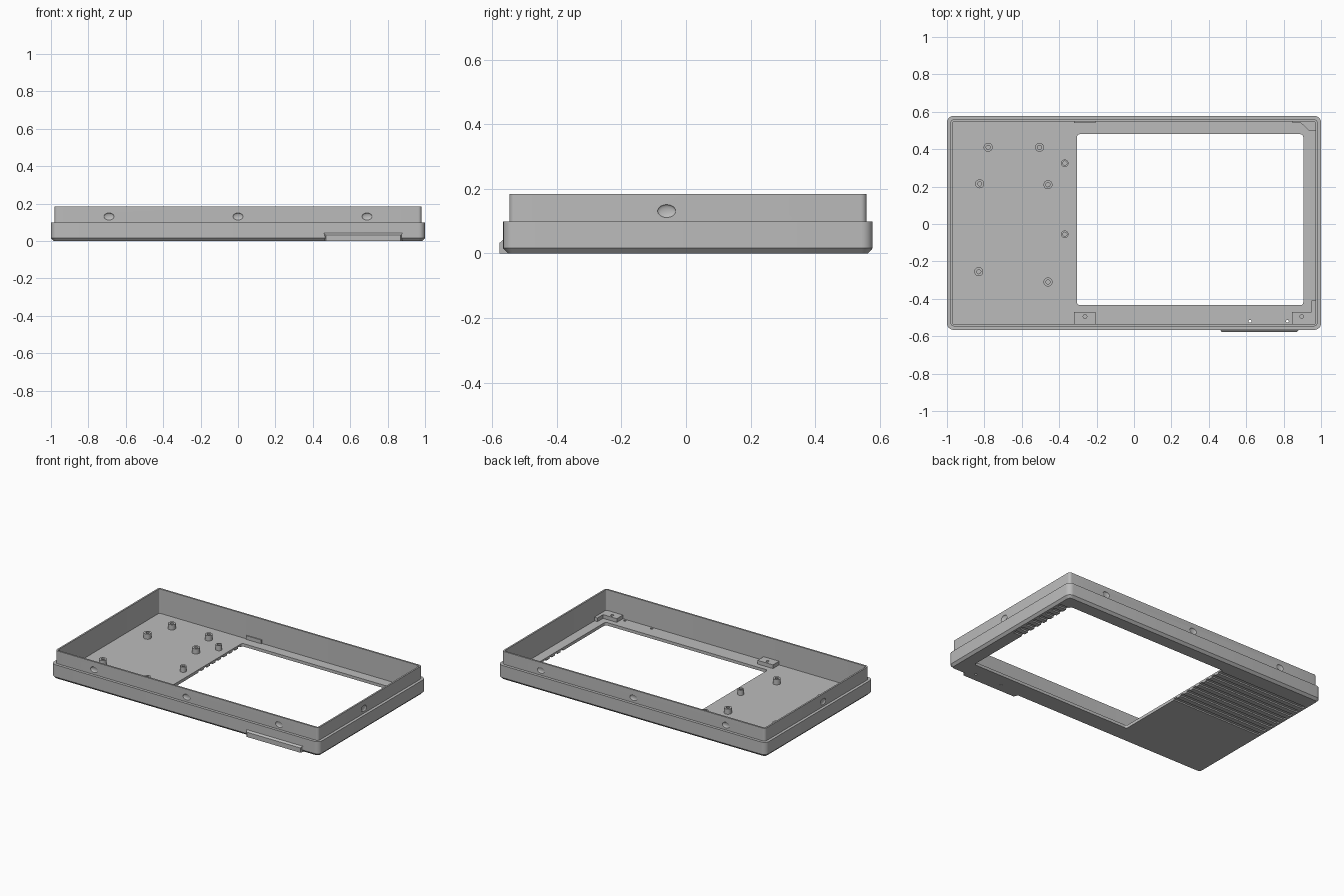
import bpy, bmesh, math
from mathutils import Matrix, Vector

cube = bpy.data.objects.get("Cube")
if cube:
    bpy.data.objects.remove(cube, do_unlink=True)

CY = 0.006          # middle of the case in y
FLOOR = 0.02        # top of the floor panel

grey = bpy.data.materials.new("case grey")
grey.use_nodes = True
COLOUR = (0.5, 0.5, 0.5, 1)
grey.diffuse_color = COLOUR
grey.node_tree.nodes["Principled BSDF"].inputs["Base Color"].default_value = COLOUR


def finish(name, bm):
    bmesh.ops.remove_doubles(bm, verts=bm.verts, dist=1e-5)
    bmesh.ops.recalc_face_normals(bm, faces=bm.faces)
    mesh = bpy.data.meshes.new(name)
    bm.to_mesh(mesh)
    bm.free()
    mesh.materials.append(grey)
    ob = bpy.data.objects.new(name, mesh)
    bpy.context.collection.objects.link(ob)
    return ob


def loft(bm, rings, cx=0, cy=0, steps=6):
    """Skin rounded rectangles given as (half x, half y, corner radius, z)."""
    loops = []
    for hx, hy, r, z in rings:
        loop = []
        for q, (sx, sy) in enumerate(((1, 1), (-1, 1), (-1, -1), (1, -1))):
            for i in range(steps + 1):
                a = (q + i / steps) * math.pi / 2
                loop.append(bm.verts.new((cx + sx * (hx - r) + r * math.cos(a),
                                          cy + sy * (hy - r) + r * math.sin(a), z)))
        loops.append(loop)
    n = len(loops[0])
    for a, b in zip(loops, loops[1:]):
        for i in range(n):
            j = (i + 1) % n
            bm.faces.new((a[i], a[j], b[j], b[i]))
    bm.faces.new(loops[0][::-1])
    bm.faces.new(loops[-1])


def box(bm, x0, x1, y0, y1, z0, z1):
    m = Matrix.Translation(((x0 + x1) / 2, (y0 + y1) / 2, (z0 + z1) / 2))
    bmesh.ops.create_cube(bm, size=1, matrix=m @ Matrix.Diagonal((x1 - x0, y1 - y0, z1 - z0, 1)))


def prism(bm, points, offset):
    face = bm.faces.new([bm.verts.new(p) for p in points])
    out = bmesh.ops.extrude_face_region(bm, geom=[face])
    moved = [g for g in out["geom"] if isinstance(g, bmesh.types.BMVert)]
    bmesh.ops.translate(bm, verts=moved, vec=Vector(offset))


def cut(target, name, bm):
    cutter = finish(name, bm)
    cutter.hide_render = True
    mod = target.modifiers.new(name, "BOOLEAN")
    mod.operation, mod.solver, mod.object = "DIFFERENCE", "EXACT", cutter
    bpy.context.view_layer.objects.active = target
    bpy.ops.object.modifier_apply(modifier=mod.name)
    bpy.data.objects.remove(cutter, do_unlink=True)


def smooth(ob):
    bpy.ops.object.select_all(action="DESELECT")
    ob.select_set(True)
    bpy.context.view_layer.objects.active = ob
    bpy.ops.object.shade_smooth_by_angle(angle=math.radians(30))


# Case: chamfered base, stepped lip, hollow inside
bm = bmesh.new()
loft(bm, [(0.985, 0.557, 0.02, 0), (1, 0.572, 0.035, 0.016), (1, 0.572, 0.035, 0.098),
          (0.981, 0.553, 0.018, 0.098), (0.981, 0.553, 0.018, 0.184),
          (0.97, 0.541, 0.008, 0.184), (0.97, 0.541, 0.008, FLOOR)], cy=CY)
case = finish("case_shell", bm)

# Shallow grooves across the underside
bm = bmesh.new()
for i in range(8):
    y = 0.03 + i * 0.06
    box(bm, -0.97, 0.97, y - 0.014, y + 0.014, -0.05, 0.009)
cut(case, "groove_cutter", bm)

# Screen window and pin holes
bm = bmesh.new()
loft(bm, [(0.605, 0.457, 0.015, -0.1), (0.605, 0.457, 0.015, 0.1)], 0.3, 0.023)
for x in (0.62, 0.82):
    loft(bm, [(0.008, 0.008, 0.008, -0.1), (0.008, 0.008, 0.008, 0.1)], x, -0.52, 3)
cut(case, "opening_cutter", bm)

# Snap dimples around the lip
bm = bmesh.new()


def dimple(x, y, size):
    bmesh.ops.create_uvsphere(bm, u_segments=24, v_segments=12, radius=1,
                              matrix=Matrix.Translation((x, y, 0.131)) @ Matrix.Diagonal((*size, 1)))


for side in (-1, 1):
    for x in (-0.69, 0, 0.69):
        dimple(x, CY + side * 0.553, (0.027, 0.008, 0.019))
    dimple(side * 0.981, -0.06, (0.008, 0.028, 0.02))
cut(case, "dimple_cutter", bm)
smooth(case)

# Hollow screw posts on the floor
POSTS = [(-0.78, 0.41), (-0.505, 0.41), (-0.825, 0.215), (-0.46, 0.21),
         (-0.83, -0.255), (-0.46, -0.31), (-0.37, 0.325), (-0.37, -0.055)]
for i, (x, y) in enumerate(POSTS):
    r = 0.024 if i < 6 else 0.02
    bm = bmesh.new()
    loft(bm, [(r, r, r, FLOOR - 0.005), (r, r, r, 0.055), (0.011, 0.011, 0.011, 0.055),
              (0.011, 0.011, 0.011, FLOOR + 0.003)], x, y)
    smooth(finish(f"screw_post_{i + 1}", bm))

# Screen mounting blocks along the front wall
for name, x0, x1, hole in (("middle_mount", -0.32, -0.205, -0.262),
                           ("corner_mount", 0.845, 0.972, 0.897)):
    bm = bmesh.new()
    box(bm, x0, x1, -0.538, -0.47, FLOOR - 0.005, 0.045)
    block = finish(name, bm)
    bm = bmesh.new()
    loft(bm, [(0.01, 0.01, 0.01, FLOOR + 0.005), (0.01, 0.01, 0.01, 0.1)], hole, -0.495, 4)
    cut(block, "mount_hole_cutter", bm)
    smooth(block)

# Side rib beside the corner mount, tab and corner gusset at the back
bm = bmesh.new()
box(bm, 0.948, 0.972, -0.47, -0.41, FLOOR - 0.005, 0.045)
finish("side_rib", bm)
bm = bmesh.new()
box(bm, -0.32, -0.205, 0.54, 0.549, FLOOR - 0.005, 0.045)
finish("back_tab", bm)
bm = bmesh.new()
prism(bm, [(x, y, FLOOR - 0.005) for x, y in
           ((0.845, 0.549), (0.845, 0.542), (0.89, 0.542), (0.935, 0.5), (0.972, 0.5), (0.972, 0.549))],
      (0, 0, 0.03))
finish("back_corner_gusset", bm)

# Finger ledge on the front, with sloped top and ends
bm = bmesh.new()
prism(bm, [(0.46, y, z) for y, z in
           ((-0.55, 0), (-0.578, 0), (-0.578, 0.032), (-0.566, 0.042), (-0.55, 0.042))], (0.42, 0, 0))
for v in bm.verts:
    if v.co.y < -0.57:
        v.co.x += 0.01 if v.co.x < 0.67 else -0.01
finish("front_ledge", bm)
